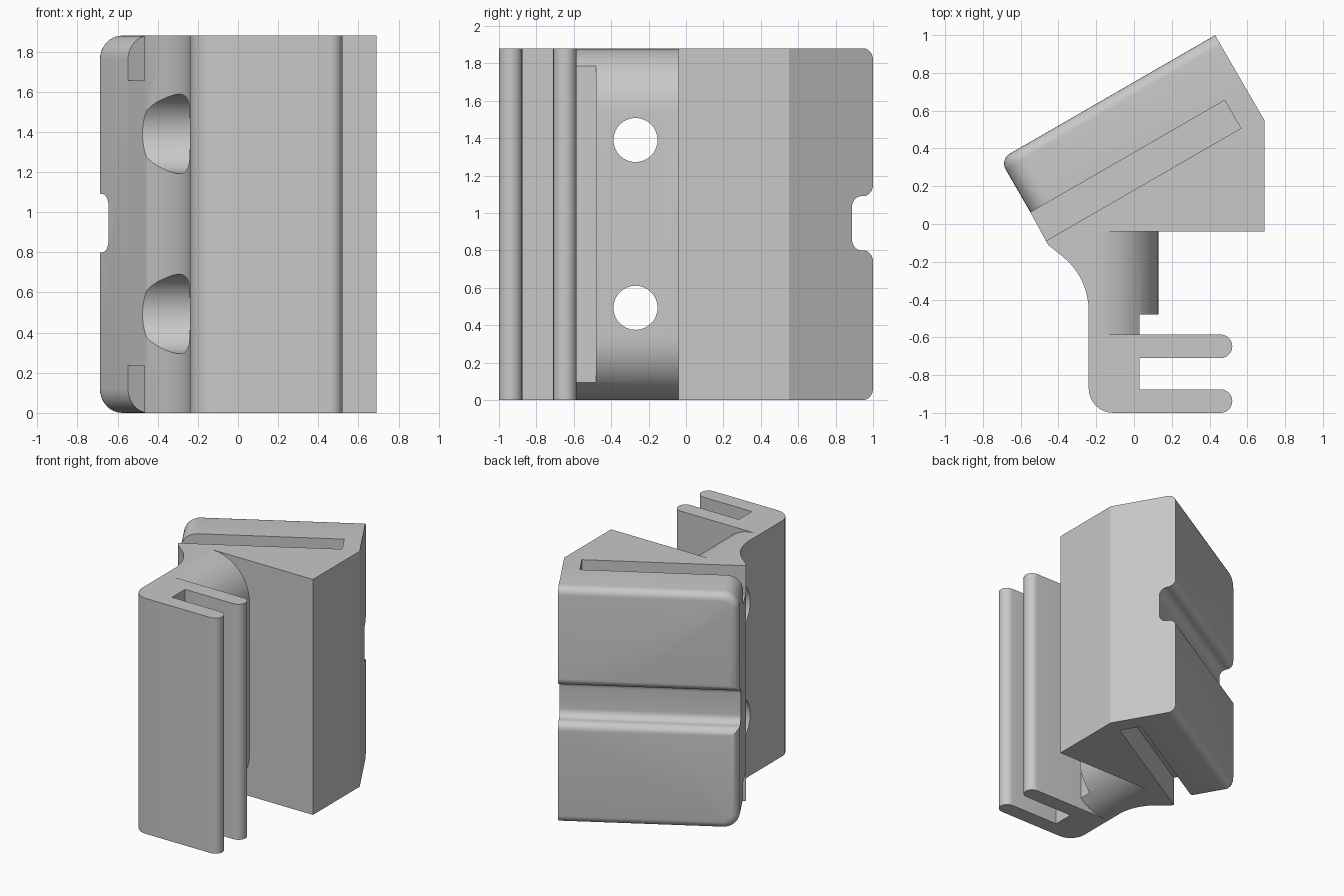
import bpy, bmesh
from math import sin, cos, pi, radians
from mathutils import Vector

H = 1.88                                  # overall height
U = Vector((cos(pi / 6), sin(pi / 6), 0))  # axis along the tilted back plate
V = Vector((-sin(pi / 6), cos(pi / 6), 0))  # axis through its thickness
Z = Vector((0, 0, 1))
X = Vector((1, 0, 0))
Y = Vector((0, 1, 0))

if "Cube" in bpy.data.objects:
    bpy.data.objects.remove(bpy.data.objects["Cube"])

grey = bpy.data.materials.new("light grey")
grey.use_nodes = True
colour = (0.58, 0.58, 0.58, 1)
grey.diffuse_color = colour
grey.node_tree.nodes["Principled BSDF"].inputs["Base Color"].default_value = colour


def arc(cx, cy, r, a0, a1, n=8):
    """Points along a circular arc, angles in degrees."""
    steps = [radians(a0 + (a1 - a0) * i / n) for i in range(n + 1)]
    return [(cx + r * cos(a), cy + r * sin(a)) for a in steps]


def uv(u, v):
    p = U * u + V * v
    return (p.x, p.y)


def prism(name, outline, a, b, c, lo, hi, edit=None):
    """Extrude an outline in the a-b plane along c from lo to hi."""
    bm = bmesh.new()
    face = bm.faces.new([bm.verts.new(a * p + b * q + c * lo) for p, q in outline])
    out = bmesh.ops.extrude_face_region(bm, geom=[face])["geom"]
    moved = [g for g in out if isinstance(g, bmesh.types.BMVert)]
    bmesh.ops.translate(bm, verts=moved, vec=c * (hi - lo))
    bmesh.ops.recalc_face_normals(bm, faces=bm.faces)
    if edit:
        edit(bm)
    mesh = bpy.data.meshes.new(name)
    bm.to_mesh(mesh)
    bm.free()
    mesh.materials.append(grey)
    ob = bpy.data.objects.new(name, mesh)
    bpy.context.collection.objects.link(ob)
    return ob


def rect(x0, x1, y0, y1):
    return [(x0, y0), (x1, y0), (x1, y1), (x0, y1)]


def cut(ob, cutters):
    """Subtract the cutters and apply the result."""
    for c in cutters:
        c.hide_render = True
        mod = ob.modifiers.new("cut", "BOOLEAN")
        mod.operation = "DIFFERENCE"
        mod.solver = "EXACT"
        mod.object = c
        bpy.context.view_layer.update()
        graph = bpy.context.evaluated_depsgraph_get()
        mesh = bpy.data.meshes.new_from_object(ob.evaluated_get(graph))
        ob.modifiers.clear()
        ob.data = mesh


# Body: wedge block, curved neck and two-armed clip in one outline
TIP = 0.0625
outline = [uv(-0.444, 0.327), uv(0.872, 0.327), (0.69, 0.55), (0.69, -0.04),
           (-0.2, -0.04), (-0.2, -0.585)]
outline += arc(0.458, -0.585 - TIP, TIP, 90, -90, 12)
outline += [(0.03, -0.71), (0.03, -0.875)]
outline += arc(0.458, -1 + TIP, TIP, 90, -90, 12)
outline += arc(-0.11, -0.87, 0.13, 270, 180)
outline += arc(-0.61, -0.46, 0.37, 0, 49, 10)
outline += [(-0.455, -0.11)]
body = prism("body", outline, X, Y, Z, 0, H)

# Neck core: rounded at top and bottom, stepped back beside the clip
R = 0.33
core_outline = [(-0.2, 0)] + arc(-0.2, R, R, -90, 0, 10)
core_outline += arc(-0.2, H - R, R, 0, 90, 10)
core = prism("neck_core", core_outline, X, Z, Y, -0.585, -0.04)

# Back plate: rounded left corners and a soft outer rim
BACK = 0.651


def soften_rim(bm):
    rim = [e for e in bm.edges
           if all(abs(v.co.dot(V) - BACK) < 1e-4 for v in e.verts)
           and not all(v.co.dot(U) > 0.87 for v in e.verts)]
    bmesh.ops.bevel(bm, geom=rim, offset=0.06, segments=6, profile=0.5,
                    affect="EDGES")


plate_outline = [(0.872, 0), (0.872, H)]
plate_outline += arc(-0.324, H - 0.12, 0.12, 90, 180)
plate_outline += arc(-0.324, 0.12, 0.12, 180, 270)
plate = prism("back_plate", plate_outline, U, Z, V, 0.327, BACK, soften_rim)

# Cutters: slots, screw holes, counterbores, core step and plate groove
slots = [prism("slot_cutter", rect(-0.6, 0.743, 0.156, 0.4), U, V, Z, lo, hi)
         for lo, hi in ((-0.1, 0.235), (H - 0.225, H + 0.1))]
holes = []
for z in (0.493, 1.39):
    holes.append(prism("hole_cutter", arc(-0.27, z, 0.118, 0, 348.75, 31),
                       Y, Z, X, -0.9, 0.4))
    holes.append(prism("counterbore_cutter", arc(-0.27, z, 0.198, 0, 352.5, 47),
                       Y, Z, X, -0.9, -0.05))
step = prism("step_cutter", rect(0.03, 0.3, -0.7, -0.48), X, Y, Z, -0.1, H + 0.1)

MID, F = 0.945, 0.06
half = [(0.75, 0.205)] + arc(BACK, 0.205, F, -90, -180)[::1]
half = [(0.75, 0.205), (BACK, 0.205)]
half += arc(BACK - F, 0.205, F, 0, -90)[1:]
half += arc(BACK - 0.07, 0.085, F, 90, 180)
profile = [(v, MID + h) for v, h in half]
profile += [(v, MID - h) for v, h in reversed(half)]
groove = prism("groove_cutter", profile, V, Z, U, -0.7, 1.1)

cut(body, slots + holes)
cut(core, [step] + holes)
cut(plate, [groove])
for c in slots + holes + [step, groove]:
    bpy.data.objects.remove(c)

# Smooth the rounded parts, keep the corners sharp
bpy.ops.object.select_all(action="DESELECT")
for ob in (body, core, plate):
    ob.select_set(True)
bpy.context.view_layer.objects.active = body
bpy.ops.object.shade_smooth_by_angle(angle=radians(25))
